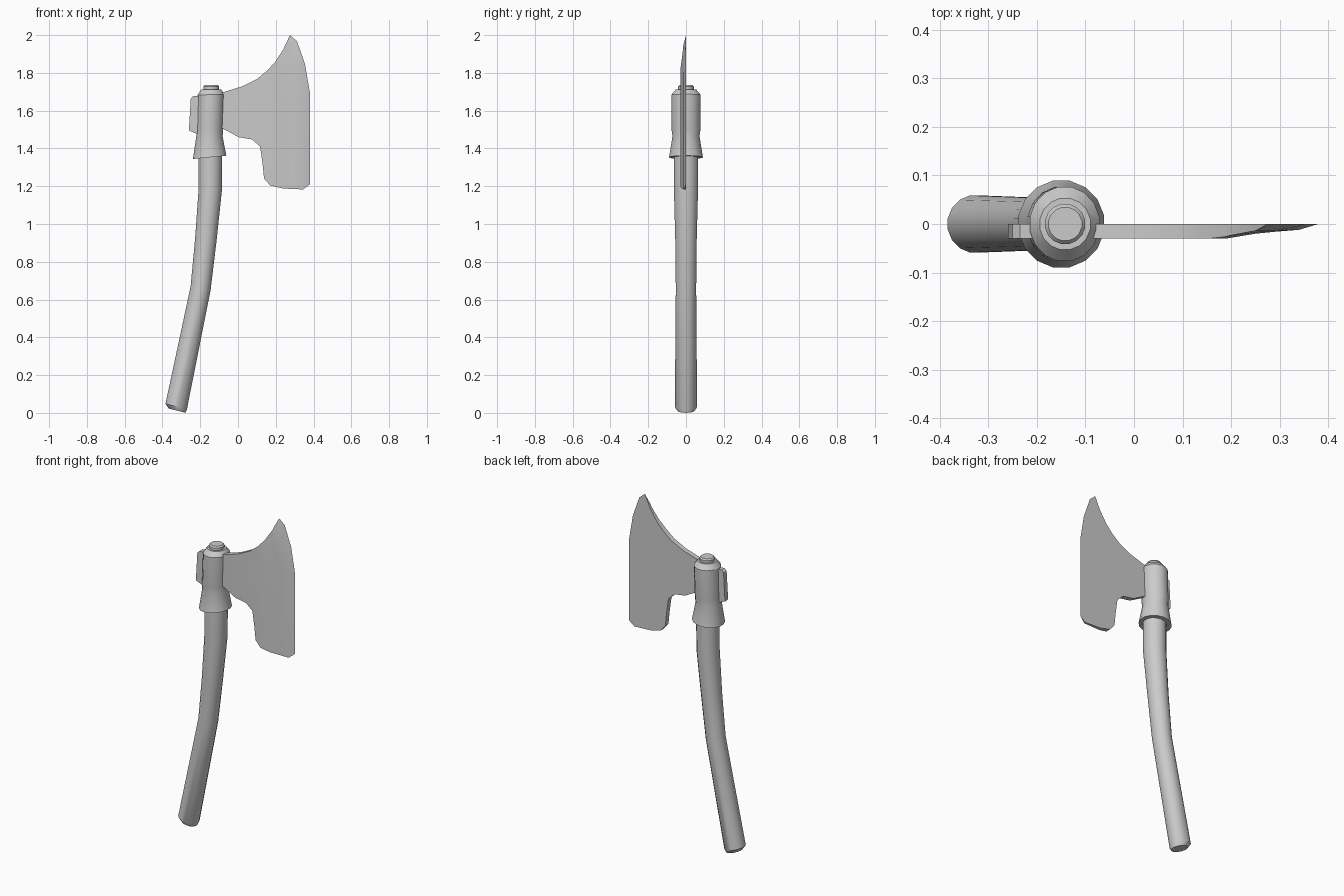
import bpy, bmesh, math
from mathutils import Vector

if "Cube" in bpy.data.objects:
    bpy.data.objects.remove(bpy.data.objects["Cube"])

steel = bpy.data.materials.new("plain grey")
steel.diffuse_color = (0.6, 0.6, 0.6, 1)
steel.use_nodes = True
steel.node_tree.nodes["Principled BSDF"].inputs["Base Color"].default_value = steel.diffuse_color


def finish(bm, name):
    bmesh.ops.recalc_face_normals(bm, faces=bm.faces[:])
    mesh = bpy.data.meshes.new(name)
    bm.to_mesh(mesh)
    bm.free()
    mesh.materials.append(steel)
    ob = bpy.data.objects.new(name, mesh)
    bpy.context.collection.objects.link(ob)
    bpy.ops.object.select_all(action='DESELECT')
    ob.select_set(True)
    bpy.context.view_layer.objects.active = ob
    bpy.ops.object.shade_smooth_by_angle(angle=math.radians(30))
    return ob


def tube(name, rings, sides=16):
    """Capped tube; each ring is centre x, centre z, x radius, y radius, slope."""
    bm = bmesh.new()
    loops = []
    for cx, cz, rx, ry, slope in rings:
        loop = []
        for i in range(sides):
            a = math.tau * (i + 0.5) / sides
            dx = rx * math.cos(a)
            loop.append(bm.verts.new((cx + dx, ry * math.sin(a), cz - dx * slope)))
        loops.append(loop)
    for low, high in zip(loops, loops[1:]):
        for i in range(sides):
            j = (i + 1) % sides
            bm.faces.new((low[i], low[j], high[j], high[i]))
    bm.faces.new(loops[0])
    bm.faces.new(loops[-1])
    return finish(bm, name)


def plate(name, outline, depth, cuts=()):
    """Upright plate with its back on y = 0 and a front set by depth(x, z)."""
    bm = bmesh.new()
    bm.faces.new([bm.verts.new((x, 0, z)) for x, z in outline])
    for co, no in cuts:
        bmesh.ops.bisect_plane(bm, geom=bm.verts[:] + bm.edges[:] + bm.faces[:],
                               plane_co=co, plane_no=no)
    back = bm.faces[:]
    new = bmesh.ops.extrude_face_region(bm, geom=back, use_keep_orig=True)["geom"]
    for v in new:
        if isinstance(v, bmesh.types.BMVert):
            v.co.y = -depth(v.co.x, v.co.z)
    bmesh.ops.remove_doubles(bm, verts=bm.verts[:], dist=0.0005)
    bmesh.ops.triangulate(bm, faces=bm.faces[:])
    return finish(bm, name)


def interp(points, t):
    if t <= points[0][0]:
        return points[0][1]
    for (a, u), (b, v) in zip(points, points[1:]):
        if t <= b:
            return u + (v - u) * (t - a) / (b - a)
    return points[-1][1]


# Curved handle with a chamfered butt
tube("handle", [
    (-0.322, 0.012, 0.046, 0.046, 0.25),
    (-0.327, 0.034, 0.058, 0.060, 0.25),
    (-0.198, 0.66, 0.054, 0.055, 0.18),
    (-0.170, 0.92, 0.058, 0.058, 0.10),
    (-0.147, 1.18, 0.063, 0.065, 0.04),
    (-0.146, 1.42, 0.064, 0.066, 0.0),
])

# Flared socket around the handle top
tube("socket", [
    (-0.150, 1.353, 0.090, 0.091, -0.10),
    (-0.151, 1.465, 0.071, 0.073, 0.03),
    (-0.149, 1.50, 0.072, 0.078, 0.0),
    (-0.143, 1.685, 0.073, 0.078, -0.03),
    (-0.142, 1.713, 0.053, 0.054, 0.0),
])

# Peg on top
tube("top_peg", [
    (-0.142, 1.70, 0.042, 0.042, 0.0),
    (-0.142, 1.728, 0.042, 0.042, 0.0),
    (-0.142, 1.736, 0.035, 0.035, 0.0),
])

# Blade, thinning towards the cutting edge
edge = [(1.697, 0.38), (1.846, 0.355), (1.968, 0.312), (2.0, 0.275)]
bevel = [(0, 0), (0.04, 0.012), (0.09, 0.016), (0.13, 0.02), (0.19, 0.03)]
blade_outline = [
    (-0.12, 1.685), (-0.07, 1.70), (0.02, 1.728), (0.10, 1.767), (0.155, 1.812),
    (0.196, 1.857), (0.24, 1.925), (0.275, 2.0), (0.312, 1.968), (0.355, 1.846),
    (0.38, 1.697), (0.38, 1.21), (0.345, 1.183), (0.238, 1.188), (0.17, 1.204),
    (0.138, 1.241), (0.13, 1.32), (0.117, 1.41), (0.074, 1.448), (0.005, 1.459),
    (-0.07, 1.50), (-0.12, 1.52)]
blade_cuts = [(Vector((x, 0, 0)), Vector((1, 0, 0))) for x in (0.19, 0.25, 0.29, 0.34)]
blade_cuts += [(Vector((0, 0, z)), Vector((0, 0, 1))) for z in (1.697, 1.846)]
plate("blade", blade_outline,
      lambda x, z: interp(bevel, interp(edge, z) - x), blade_cuts)

# Small lug behind the socket
plate("rear_lug", [(-0.18, 1.675), (-0.235, 1.678), (-0.25, 1.665),
                   (-0.26, 1.495), (-0.225, 1.48), (-0.18, 1.48)],
      lambda x, z: 0.03)
